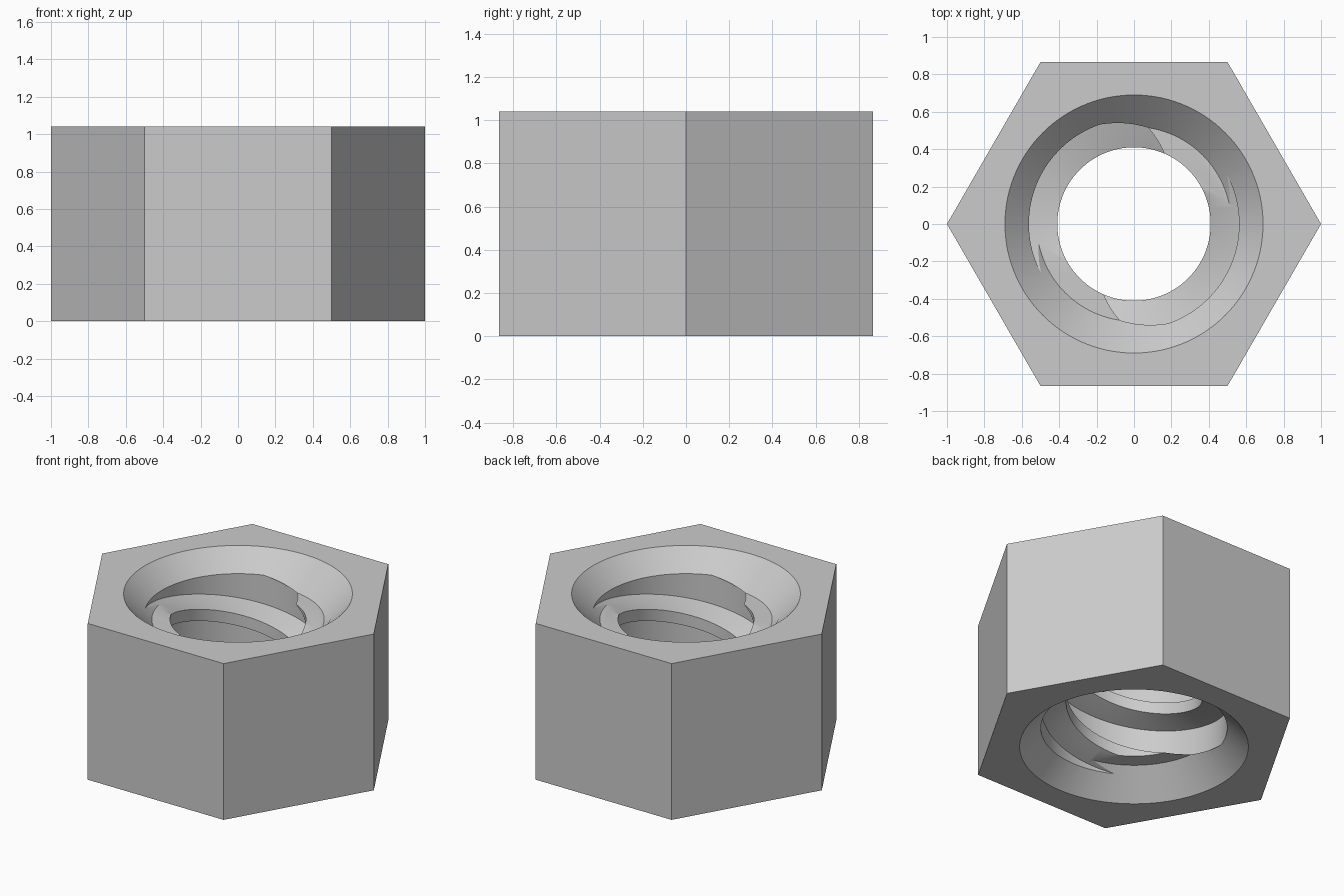
import bpy, bmesh, math

cube = bpy.data.objects.get("Cube")
if cube:
    bpy.data.objects.remove(cube, do_unlink=True)

HEIGHT = 1.04
CREST, ROOT = 0.41, 0.562       # thread radii
PITCH = HEIGHT / 3
STARTS = 2
GROOVE = 0.55 * PITCH           # groove height at the root
FLANK = (ROOT - CREST) * math.tan(math.radians(14.5))
MOUTH, SEAT = 0.69, 0.52        # countersink radii
STEPS = 120


def new_object(name, bm):
    bmesh.ops.recalc_face_normals(bm, faces=bm.faces)
    mesh = bpy.data.meshes.new(name)
    bm.to_mesh(mesh)
    bm.free()
    obj = bpy.data.objects.new(name, mesh)
    bpy.context.collection.objects.link(obj)
    return obj


def frustum(name, r_low, r_high, z_low, z_high, sides):
    bm = bmesh.new()
    rings = [[bm.verts.new((r * math.cos(a), r * math.sin(a), z))
              for a in (2 * math.pi * i / sides for i in range(sides))]
             for r, z in ((r_low, z_low), (r_high, z_high))]
    for i in range(sides):
        j = (i + 1) % sides
        bm.faces.new((rings[0][i], rings[0][j], rings[1][j], rings[1][i]))
    bm.faces.new(rings[0])
    bm.faces.new(rings[1])
    return new_object(name, bm)


def thread_cutter():
    # Two-start right-handed trapezoidal screw, longer than the nut
    bm = bmesh.new()
    top = HEIGHT - 0.13
    profile = [(CREST, top - GROOVE - FLANK), (ROOT, top - GROOVE),
               (ROOT, top), (CREST, top + FLANK)]
    columns = []
    for s in range(STEPS):
        turn = s / STEPS
        ang = math.radians(108) + 2 * math.pi * turn
        columns.append([bm.verts.new((r * math.cos(ang), r * math.sin(ang),
                                      z + (k + STARTS * turn) * PITCH))
                        for k in range(-7, 4) for r, z in profile])
    shift = STARTS * len(profile)   # one full turn climbs one lead
    first, last = columns[0], columns[-1]
    for a, b in zip(columns, columns[1:] + [first[shift:]]):
        for i in range(min(len(a), len(b)) - 1):
            bm.faces.new((a[i], b[i], b[i + 1], a[i + 1]))
    # Close each end with a fan to the axis and one upright step face
    ends = ((-3, [c[0] for c in columns] + [first[shift]], first[:shift + 1]),
            (4, [last[-1 - shift]] + [c[-1] for c in columns], last[-1 - shift:]))
    for z, rim, step in ends:
        tip = bm.verts.new((0, 0, z))
        for p, q in zip(rim, rim[1:]):
            bm.faces.new((p, q, tip))
        bm.faces.new([tip] + step)
    bmesh.ops.triangulate(bm, faces=bm.faces)
    return new_object("thread_cutter", bm)


# Hexagonal body
nut = frustum("hex_nut", 1, 1, 0, HEIGHT, 6)

# Threaded bore and the countersink at each end
depth, over = MOUTH - SEAT, 0.1
cutters = [
    thread_cutter(),
    frustum("lower_countersink", MOUTH + over, SEAT, -over, depth, STEPS),
    frustum("upper_countersink", SEAT, MOUTH + over, HEIGHT - depth, HEIGHT + over, STEPS),
]
bpy.ops.object.select_all(action='DESELECT')
bpy.context.view_layer.objects.active = nut
nut.select_set(True)
for cutter in cutters:
    cutter.hide_render = True
    mod = nut.modifiers.new("cut", 'BOOLEAN')
    mod.operation = 'DIFFERENCE'
    mod.solver = 'EXACT'
    mod.object = cutter
    bpy.ops.object.modifier_apply(modifier=mod.name)
    bpy.data.objects.remove(cutter, do_unlink=True)

# Plain grey metal
grey = bpy.data.materials.new("light_grey")
grey.use_nodes = True
colour = (0.6, 0.6, 0.6, 1)
grey.diffuse_color = colour
grey.node_tree.nodes["Principled BSDF"].inputs["Base Color"].default_value = colour
nut.data.materials.clear()
nut.data.materials.append(grey)

bpy.ops.object.shade_smooth_by_angle(angle=math.radians(20))
